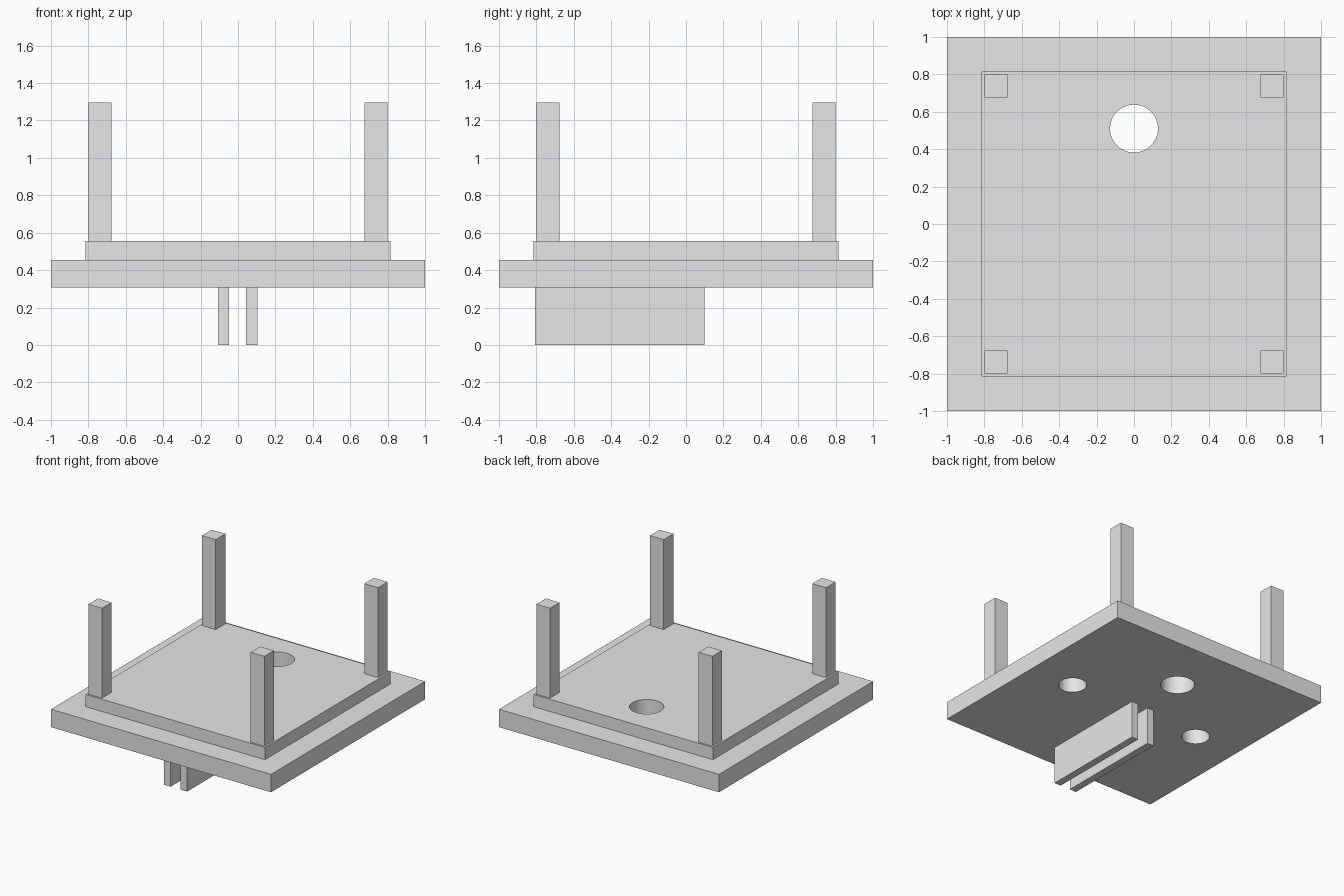
import bpy
from math import radians

cube = bpy.data.objects.get("Cube")
if cube:
    bpy.data.objects.remove(cube, do_unlink=True)

grey = bpy.data.materials.new("light_grey")
grey.use_nodes = True
colour = (0.8, 0.8, 0.8, 1)
grey.diffuse_color = colour
grey.node_tree.nodes["Principled BSDF"].inputs["Base Color"].default_value = colour


def box(name, low, high):
    """Axis-aligned block between two opposite corners."""
    centre = [(a + b) / 2 for a, b in zip(low, high)]
    bpy.ops.mesh.primitive_cube_add(size=1, location=centre)
    block = bpy.context.object
    block.name = name
    block.scale = [b - a for a, b in zip(low, high)]
    bpy.ops.object.transform_apply(location=False, rotation=False, scale=True)
    block.data.materials.append(grey)
    return block


def drill(plate, x, y, radius):
    """Cut a vertical round hole right through a plate."""
    bpy.ops.mesh.primitive_cylinder_add(
        vertices=64, radius=radius, depth=1, location=(x, y, plate.location.z))
    cutter = bpy.context.object
    cutter.hide_render = True
    cutter.data.materials.append(grey)
    cut = plate.modifiers.new("hole", "BOOLEAN")
    cut.operation = "DIFFERENCE"
    cut.solver = "EXACT"
    cut.object = cutter
    bpy.ops.object.select_all(action="DESELECT")
    plate.select_set(True)
    bpy.context.view_layer.objects.active = plate
    bpy.ops.object.modifier_apply(modifier=cut.name)
    bpy.data.objects.remove(cutter, do_unlink=True)
    bpy.ops.object.shade_smooth_by_angle(angle=radians(30))


base_z, step_z, top_z, post_z = 0.308, 0.455, 0.556, 1.295

# Stepped platform
lower = box("lower_plate", (-1, -1, base_z), (1, 1, step_z))
upper = box("upper_plate", (-0.815, -0.815, step_z), (0.815, 0.815, top_z))

# Large through hole, and two sockets closed by the upper plate
for plate in (lower, upper):
    drill(plate, 0, 0.51, 0.128)
for x in (-0.605, 0.605):
    drill(lower, x, 0, 0.106)

# Corner posts
for side, x in (("right", -0.738), ("left", 0.738)):
    for end, y in (("front", -0.738), ("back", 0.738)):
        h = 0.062
        box(f"{end}_{side}_post", (x - h, y - h, top_z), (x + h, y + h, post_z))

# Pair of fins underneath
for side, x in (("right", -0.077), ("left", 0.073)):
    box(f"{side}_fin", (x - 0.03, -0.808, 0), (x + 0.03, 0.1, base_z))
